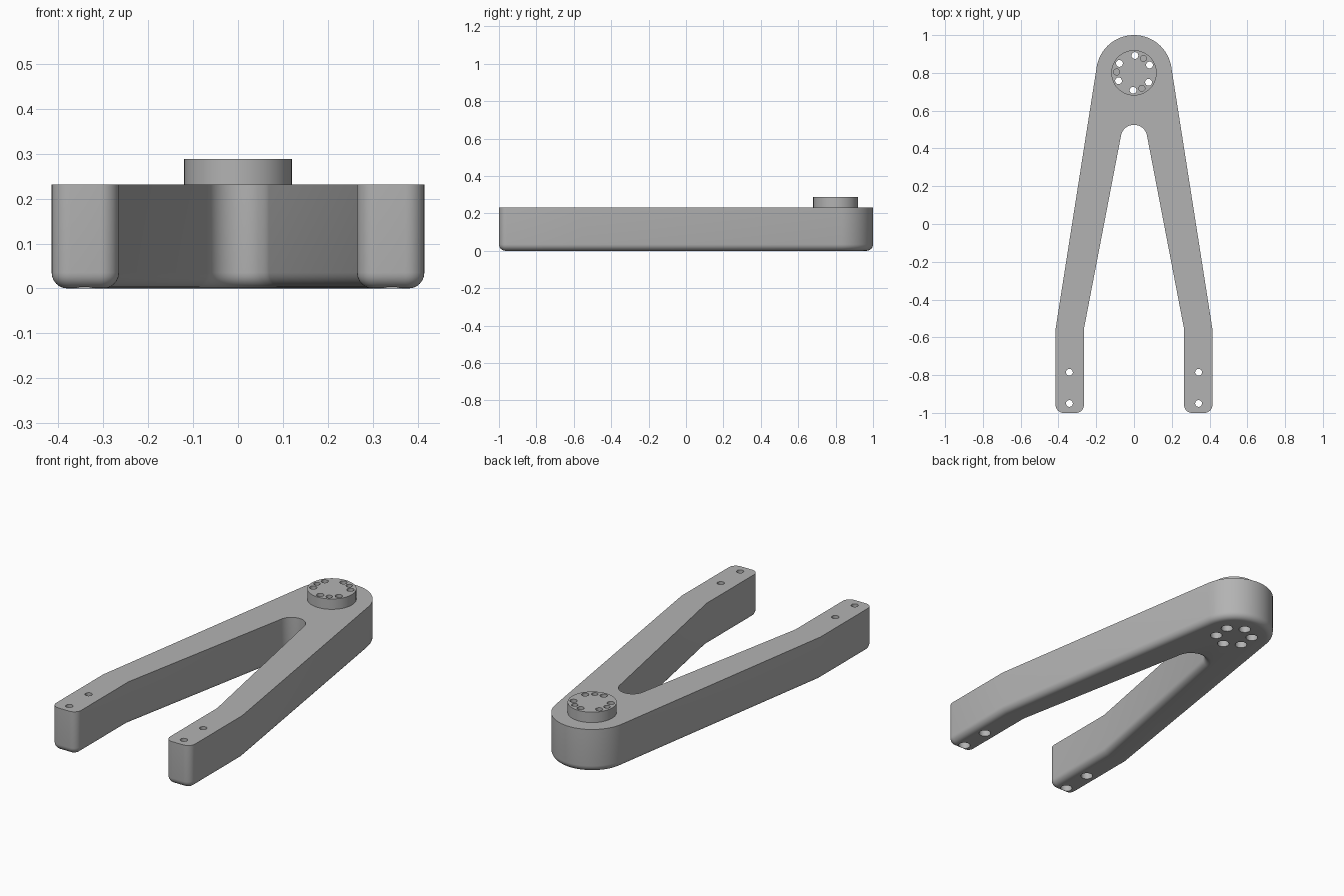
import bpy, bmesh
from math import cos, sin, radians, pi, atan2, acos, hypot, degrees

cube = bpy.data.objects.get("Cube")
if cube:
    bpy.data.objects.remove(cube, do_unlink=True)

HEIGHT, BOSS_TOP, HUB_Y = 0.232, 0.288, 0.8
FILLET, CORNER = 0.035, 0.042

grey = bpy.data.materials.new("plain grey")
grey.use_nodes = True
colour = (0.45, 0.45, 0.45, 1)
grey.diffuse_color = colour
grey.node_tree.nodes["Principled BSDF"].inputs["Base Color"].default_value = colour


def arc(cx, cy, r, start, end, steps):
    angles = [radians(start + (end - start) * i / steps) for i in range(steps + 1)]
    return [(cx + r * cos(a), cy + r * sin(a)) for a in angles]


def tangent_angle(point, cy, r):
    """Angle on a circle at (0, cy) where the line from point touches it."""
    dx, dy = point[0], point[1] - cy
    return degrees(atan2(dy, dx) + acos(r / hypot(dx, dy)))


def make_object(name, bm):
    bmesh.ops.recalc_face_normals(bm, faces=bm.faces)
    mesh = bpy.data.meshes.new(name)
    bm.to_mesh(mesh)
    bm.free()
    mesh.materials.append(grey)
    obj = bpy.data.objects.new(name, mesh)
    bpy.context.collection.objects.link(obj)
    return obj


def turned(bm, x, y, profile, sides=32):
    """Closed solid of revolution from (radius, z) rings."""
    rings = [[bm.verts.new((x + r * cos(2 * pi * i / sides), y + r * sin(2 * pi * i / sides), z))
              for i in range(sides)] for r, z in profile]
    for a, b in zip(rings, rings[1:]):
        for i in range(sides):
            j = (i + 1) % sides
            bm.faces.new((a[i], a[j], b[j], b[i]))
    bm.faces.new(rings[0][::-1])
    bm.faces.new(rings[-1])


# Forked arm: outline of the +x half from hub to crotch, then mirrored
outer_knee, inner_knee = (0.415, -0.555), (0.265, -0.555)
outer_end = tangent_angle(outer_knee, HUB_Y, 0.2)
inner_end = tangent_angle(inner_knee, 0.455, 0.07)
half = arc(0, HUB_Y, 0.2, 90, outer_end, 20) + [outer_knee]
half += arc(0.415 - CORNER, -1 + CORNER, CORNER, 0, -90, 8)
half += arc(0.265 + CORNER, -1 + CORNER, CORNER, -90, -180, 8)
half += [inner_knee] + arc(0, 0.455, 0.07, inner_end, 90, 14)
outline = half + [(-x, y) for x, y in half[-2:0:-1]]

bm = bmesh.new()
base = bm.faces.new([bm.verts.new((x, y, 0)) for x, y in outline])
top = bmesh.ops.extrude_face_region(bm, geom=[base])["geom"]
for v in top:
    if isinstance(v, bmesh.types.BMVert):
        v.co.z = HEIGHT
bmesh.ops.recalc_face_normals(bm, faces=bm.faces)
rim = [e for e in bm.edges if all(v.co.z < 0.001 for v in e.verts)]
bmesh.ops.bevel(bm, geom=rim, offset=FILLET, segments=6, profile=0.5, affect='EDGES')
arm = make_object("forked_arm", bm)

# Round boss on top of the hub
bm = bmesh.new()
turned(bm, 0, HUB_Y, [(0.12, HEIGHT), (0.12, BOSS_TOP)], 64)
boss = make_object("hub_boss", bm)

# Screw holes: counterbored from below, plus three shallow holes in the boss
bm = bmesh.new()
screw = [(0.03, -0.1), (0.03, 0.12), (0.018, 0.12), (0.018, 0.4)]
for side in (-1, 1):
    for y in (-0.785, -0.95):
        turned(bm, side * 0.342, y, screw)
for x, y in arc(0, HUB_Y, 0.092, 27, 327, 5):
    turned(bm, x, y, screw)
for x, y in arc(0, HUB_Y, 0.092, 57, 297, 2):
    turned(bm, x, y, [(0.016, HEIGHT + 0.01), (0.016, 0.4)])
cutter = make_object("hole_cutter", bm)
cutter.hide_render = True

# Cut the holes, then smooth the rounded walls
for obj in (arm, boss):
    mod = obj.modifiers.new("holes", 'BOOLEAN')
    mod.operation, mod.solver, mod.object = 'DIFFERENCE', 'EXACT', cutter
    bpy.ops.object.select_all(action='DESELECT')
    obj.select_set(True)
    bpy.context.view_layer.objects.active = obj
    bpy.ops.object.modifier_apply(modifier=mod.name)
    bpy.ops.object.shade_smooth_by_angle(angle=radians(30))
bpy.data.objects.remove(cutter, do_unlink=True)
